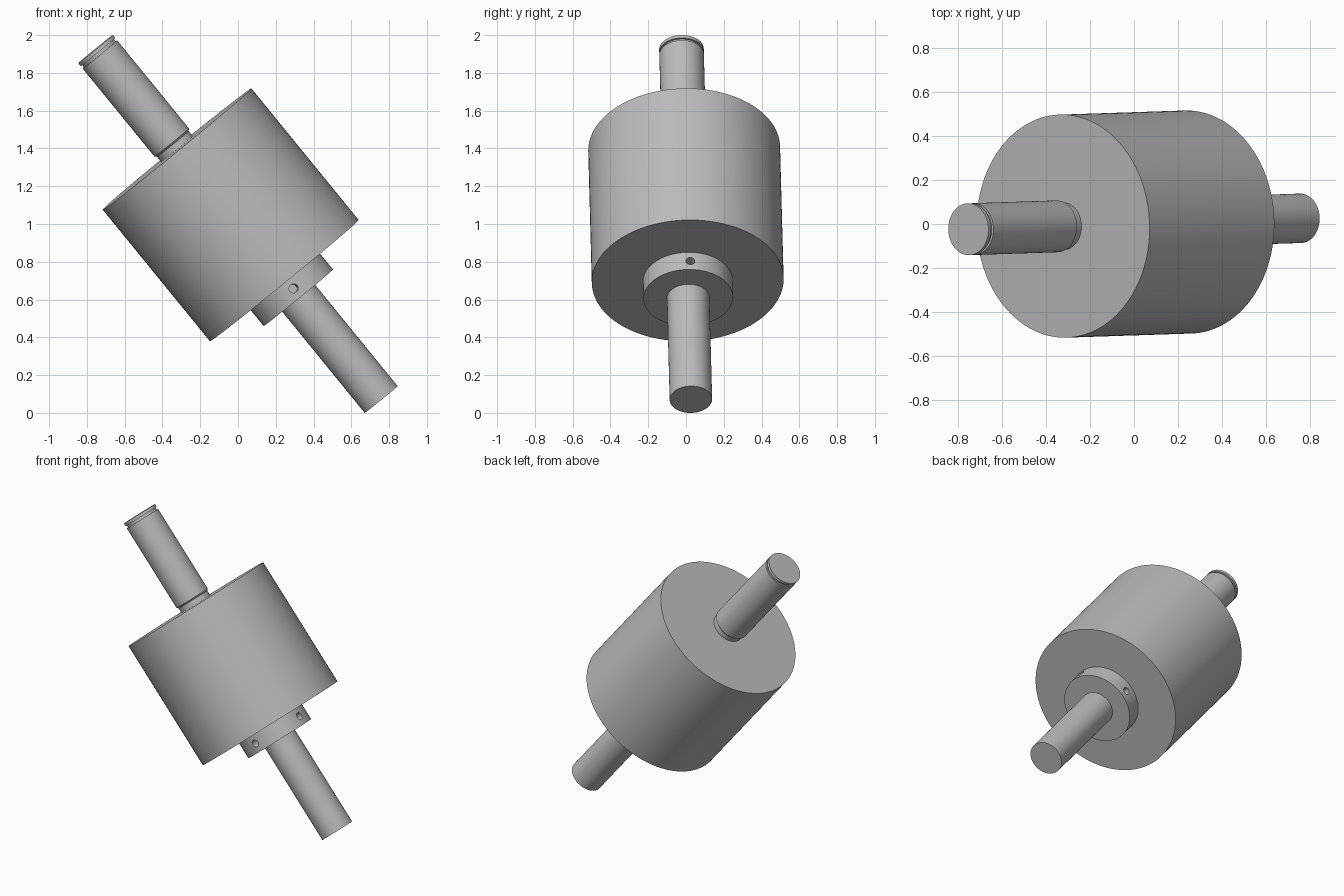
import bpy, bmesh, math
from mathutils import Vector, Matrix

cube = bpy.data.objects.get("Cube")
if cube:
    bpy.data.objects.remove(cube, do_unlink=True)

steel = bpy.data.materials.new("plain_grey_steel")
steel.use_nodes = True
GREY = (0.5, 0.5, 0.5, 1)
steel.diffuse_color = GREY
steel.node_tree.nodes["Principled BSDF"].inputs["Base Color"].default_value = GREY

# Tilted common axis, running from the lower shaft end to the upper one
BOTTOM = Vector((0.758, 0.026, 0.071))
TOP = Vector((-0.754, -0.024, 1.926))
LENGTH = (TOP - BOTTOM).length
w = (TOP - BOTTOM).normalized()
v = (Vector((0, 1, 0)) - w * w.y).normalized()
u = v.cross(w)
FRAME = Matrix.Translation(BOTTOM) @ Matrix((u, v, w)).transposed().to_4x4()


def turned(name, profile, segments=96):
    """Solid of revolution from (radius, distance along the axis) points."""
    bm = bmesh.new()
    rings = [[bm.verts.new((r * math.cos(a), r * math.sin(a), s))
              for a in (math.tau * i / segments for i in range(segments))]
             for r, s in profile]
    for low, high in zip(rings, rings[1:]):
        for i in range(segments):
            j = (i + 1) % segments
            bm.faces.new((low[i], low[j], high[j], high[i]))
    bm.faces.new(rings[0][::-1])
    bm.faces.new(rings[-1])
    mesh = bpy.data.meshes.new(name)
    bm.to_mesh(mesh)
    bm.free()
    mesh.materials.append(steel)
    obj = bpy.data.objects.new(name, mesh)
    bpy.context.collection.objects.link(obj)
    obj.matrix_world = FRAME
    return obj


def smooth(obj):
    bpy.ops.object.select_all(action="DESELECT")
    obj.select_set(True)
    bpy.context.view_layer.objects.active = obj
    bpy.ops.object.shade_smooth_by_angle(angle=math.radians(30))


# Axial stations
HUB, DRUM, DRUM_END = 0.695, 0.812, 1.711
SHAFT_R, JOURNAL_R, NECK_R = 0.1125, 0.118, 0.108

lower_shaft = turned("lower_shaft", [(SHAFT_R, 0), (SHAFT_R, HUB + 0.004)], 64)
hub = turned("hub_collar", [(0.237, HUB), (0.237, DRUM + 0.004)])
drum = turned("drum", [(0.508, DRUM), (0.508, DRUM_END)], 128)

# Upper shaft with an undercut at the drum and a ring groove near the tip
upper_shaft = turned("upper_shaft", [
    (NECK_R, DRUM_END - 0.004), (NECK_R, DRUM_END + 0.035),
    (JOURNAL_R, DRUM_END + 0.045), (JOURNAL_R, LENGTH - 0.036),
    (NECK_R, LENGTH - 0.036), (NECK_R, LENGTH - 0.02),
    (JOURNAL_R, LENGTH - 0.02), (JOURNAL_R, LENGTH)], 64)

# Four radial set-screw holes around the collar
for k in range(4):
    cutter = turned(f"hole_cutter_{k + 1}", [(0.024, SHAFT_R), (0.024, 0.3)], 32)
    angle = math.radians(3 + 90 * k)
    cutter.matrix_world = (FRAME @ Matrix.Translation((0, 0, (HUB + DRUM) / 2))
                           @ Matrix.Rotation(angle, 4, "Z")
                           @ Matrix.Rotation(math.pi / 2, 4, "Y"))
    cutter.hide_render = True
    cutter.hide_set(True)
    cut = hub.modifiers.new(f"screw_hole_{k + 1}", "BOOLEAN")
    cut.operation = "DIFFERENCE"
    cut.solver = "EXACT"
    cut.object = cutter

# Bake the holes, drop the cutters, then shade
bpy.context.view_layer.update()
cut_mesh = bpy.data.meshes.new_from_object(
    hub.evaluated_get(bpy.context.evaluated_depsgraph_get()))
hub.modifiers.clear()
hub.data = cut_mesh
for obj in [o for o in bpy.data.objects if o.name.startswith("hole_cutter")]:
    bpy.data.objects.remove(obj, do_unlink=True)
for obj in (lower_shaft, hub, drum, upper_shaft):
    smooth(obj)
